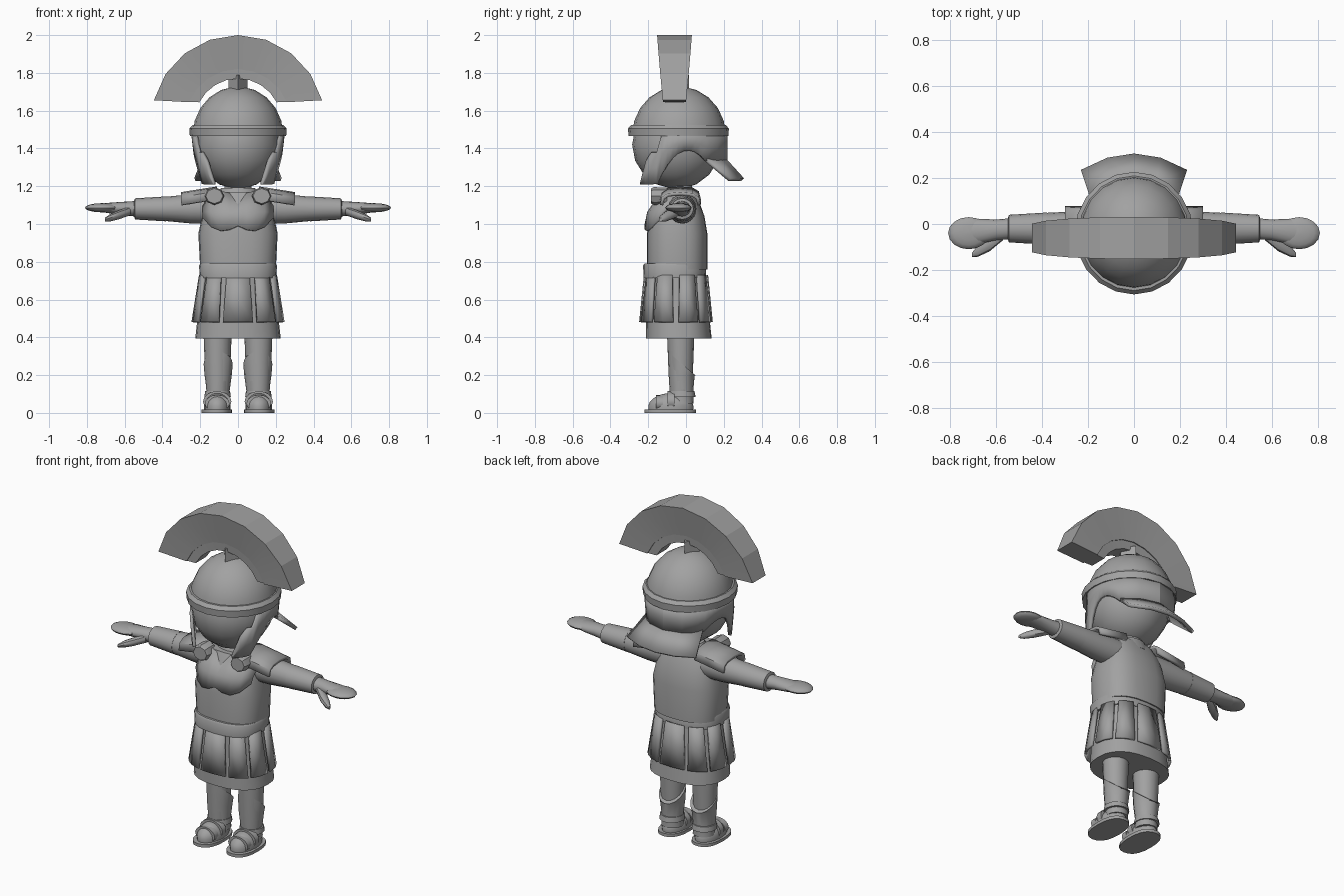
import bpy, bmesh
from math import sin, cos, pi, sqrt, radians

cube = bpy.data.objects.get("Cube")
if cube:
    bpy.data.objects.remove(cube)

GREY = (.36, .36, .36, 1)
material = bpy.data.materials.new("plain grey")
material.use_nodes = True
material.diffuse_color = GREY
material.node_tree.nodes["Principled BSDF"].inputs["Base Color"].default_value = GREY


def skin(name, sections, closed=True, mirror=False, thickness=0, smooth=40):
    """Bridge equally long point sections into one part."""
    bm = bmesh.new()
    rows = [[bm.verts.new(point) for point in section] for section in sections]
    count = len(rows[0])
    for row, following in zip(rows, rows[1:]):
        for i in range(count if closed else count - 1):
            j = (i + 1) % count
            bm.faces.new((row[i], row[j], following[j], following[i]))
    if closed:
        bm.faces.new(rows[0])
        bm.faces.new(rows[-1])
    bmesh.ops.recalc_face_normals(bm, faces=bm.faces)
    mesh = bpy.data.meshes.new(name)
    bm.to_mesh(mesh)
    bm.free()
    mesh.materials.append(material)
    part = bpy.data.objects.new(name, mesh)
    bpy.context.collection.objects.link(part)
    if mirror:
        part.modifiers.new("mirror", 'MIRROR')
    if thickness:
        solid = part.modifiers.new("thickness", 'SOLIDIFY')
        solid.thickness = thickness
        solid.offset = 0
    bpy.ops.object.select_all(action='DESELECT')
    part.select_set(True)
    bpy.context.view_layer.objects.active = part
    bpy.ops.object.shade_smooth_by_angle(angle=radians(smooth))


def oval(angle, width, depth, boxiness=2):
    """Point on a superellipse; a higher boxiness gives squarer corners."""
    def shape(value):
        return abs(value) ** (2 / boxiness) * (1 if value >= 0 else -1)
    return width * shape(cos(angle)), depth * shape(sin(angle))


def loft(name, axis, centre, rings, sides=16, boxiness=2, lean=(0, 0), tilt=0, **options):
    """Stack oval rings (position, radius, radius) along an axis."""
    sections = []
    for position, width, depth in rings:
        along = position - rings[0][0]
        slope = tilt if position == rings[-1][0] else 0
        section = []
        for i in range(sides):
            a, b = oval(2 * pi * i / sides, width, depth, boxiness)
            point = [centre[0] + a + lean[0] * along, centre[1] + b + lean[1] * along]
            point.insert("xyz".index(axis), position + slope * b)
            section.append(point)
        sections.append(section)
    skin(name, sections, **options)


def ball(name, centre, radii, low=-85, steps=8, **options):
    """Ellipsoid, optionally cut off below a given latitude."""
    x, y, z = centre
    rings = []
    for i in range(steps + 1):
        latitude = radians(low + (85 - low) * i / steps)
        rings.append((z + radii[2] * sin(latitude),
                      radii[0] * cos(latitude), radii[1] * cos(latitude)))
    loft(name, "z", (x, y), rings, **options)


# Head and neck
ball("head", (0, -.05, 1.42), (.225, .235, .235), sides=20)
loft("neck", "z", (0, -.03), [(1.1, .08, .07), (1.22, .07, .06)])
loft("collar", "z", (0, -.03), [(1.12, .13, .1), (1.19, .09, .07)])

# Helmet dome and brow band
ball("helmet_dome", (0, -.037, 1.47), (.24, .248, .258), low=0, steps=5, sides=20)
loft("brow_band", "z", (0, -.04),
     [(1.465, .255, .264), (1.505, .258, .267), (1.525, .24, .25)], sides=20)

# Helmet wall with cheek guard, ear arch and nape
wall = []
COLUMNS = 16
for i in range(COLUMNS + 1):
    y = -.237 + .45 * i / COLUMNS
    low = max(1.21 if y < 0 else 1.335, 1.39 - 6.7 * (y - .01) ** 2)
    high = 1.48 if y > -.13 else min(1.38, 1.22 + 4 * (y + .237))
    column = []
    for z in (low, (low + high) / 2, high):
        x = .238 * sqrt(max(0, 1 - ((y + .037) / .25) ** 2))
        column.append((x * (1 - (1.47 - z) / 2), y, z))
    wall.append(column)
wall.append([(0, y, z) for x, y, z in wall[-1]])
skin("helmet_wall", wall, closed=False, mirror=True, thickness=.018)

# Flared neck guard
skin("neck_guard", [[(.185 * s, .2 - .1 * s * s, 1.345), (.228 * s, .3 - .07 * s * s, 1.235)]
                    for s in (0, .5, 1)], closed=False, mirror=True, thickness=.02)


def arch(name, inside, outside):
    """Arc over the helmet; each edge is (radius, sweep, half depth, end half depth)."""
    sections = []
    for i in range(-4, 5):
        section = []
        for (radius, sweep, middle, end), sides in ((inside, (-1, 1)), (outside, (1, -1))):
            angle = radians(sweep * i / 4)
            half = middle + (end - middle) * (i / 4) ** 2
            for side in sides:
                section.append((radius * sin(angle), side * half - .061,
                                1.54 + radius * cos(angle)))
        sections.append(section)
    skin(name, sections, smooth=10)


# Transverse crest with its holder and post
arch("crest", (.28, 68, .06, .06), (.46, 75.5, .092, .062))
arch("crest_holder", (.23, 63, .05, .05), (.285, 68, .055, .055))
loft("crest_post", "z", (0, -.055), [(1.7, .05, .07), (1.79, .05, .07)], sides=4)

# Torso, belt and skirt
loft("torso", "z", (0, -.047), [(.76, .2, .16), (.95, .21, .16), (1.04, .19, .145),
                                (1.11, .175, .12), (1.17, .14, .09)], sides=24, boxiness=2.6)
loft("belt", "z", (0, -.06), [(.715, .203, .165), (.78, .206, .167), (.79, .2, .16)],
     sides=24, boxiness=2.5)
loft("skirt", "z", (0, -.055), [(.73, .19, .155), (.395, .226, .174)],
     sides=24, boxiness=2.4, lean=(0, -.05))

# Hanging strips around the skirt
STRIPS = 10
for i in range(STRIPS):
    middle = 2 * pi * i / STRIPS - pi / 2
    rows = []
    for drop in (0, .5, 1):
        row = []
        for side in (-1, 0, 1):
            x, y = oval(middle + side * (.24 + .03 * drop),
                        .2 + .04 * drop, .163 + .025 * drop, 2.4)
            row.append((x, y - .053, .73 - drop / 4))
        rows.append(row)
    skin("skirt_strip", rows, closed=False, thickness=.014)

# Breastplate halves with scalloped lower edges
plate = []
for i in range(5):
    x = .045 * i
    back = .08 * (i / 4) ** 3
    bulge = sin(pi * i / 4)
    plate.append([(x, back - .21, .99 - .03 * bulge + .04 * (i / 4) ** 4),
                  (x, back - .195, 1.06), (x, back - .13, 1.13 + .04 * bulge)])
skin("breastplate", plate, closed=False, mirror=True, thickness=.022)

# Shoulder discs and pads
loft("shoulder_disc", "y", (.125, 1.148), [(-.185, .045, .04), (-.17, .052, .047),
                                           (-.1, .05, .045)], sides=8, mirror=True, smooth=25)
pad = []
for i in range(3):
    arc = [oval(pi * j / 6, .1, .06, 3) for j in range(7)]
    pad.append([(.11 + .095 * i, y - .03, z + 1.13 - .015 * i) for y, z in arc])
skin("shoulder_pad", pad, closed=False, mirror=True, thickness=.018)

# Arms: sleeve, cuff, hand and thumb
ARM = (-.02, 1.08)
loft("sleeve", "x", ARM, [(.12, .075, .08), (.25, .075, .077), (.395, .068, .063)], mirror=True)
loft("cuff", "x", ARM, [(.38, .07, .066), (.545, .06, .056), (.55, .045, .042)], mirror=True)
loft("wrist", "x", ARM, [(.53, .046, .042), (.6, .045, .036), (.68, .055, .028),
                         (.74, .05, .02)], lean=(-.08, .03), mirror=True)
ball("hand", (.72, -.04, 1.086), (.09, .07, .024), mirror=True)
loft("thumb", "x", (-.045, 1.07), [(.57, .025, .025), (.63, .035, .025), (.68, .025, .02),
                                   (.705, .01, .01)], sides=10, lean=(-.66, -.35), mirror=True)

# Legs and greaves with sloping tops
loft("leg", "z", (.108, -.028), [(.06, .055, .055), (.2, .066, .064), (.46, .076, .074)],
     mirror=True)
loft("greave", "z", (.105, -.022), [(.05, .063, .063), (.11, .06, .06), (.2, .072, .068),
                                    (.26, .077, .074)], tilt=-.85, mirror=True)

# Feet, soles and sandal straps
ball("foot", (.11, -.08, .03), (.07, .12, .075), low=-10, steps=6, mirror=True)
loft("sole", "z", (.112, -.083), [(0, .08, .137), (.018, .08, .137)], sides=20,
     boxiness=2.4, mirror=True)
for y, size in ((-.14, .045), (-.08, .055)):
    loft("sandal_strap", "y", (.11, size + .005),
         [(y + side * .018, size + .02, size) for side in (-1, 1)], mirror=True)
loft("ankle_strap", "z", (.108, -.022), [(.085, .07, .073), (.115, .066, .067)], mirror=True)
